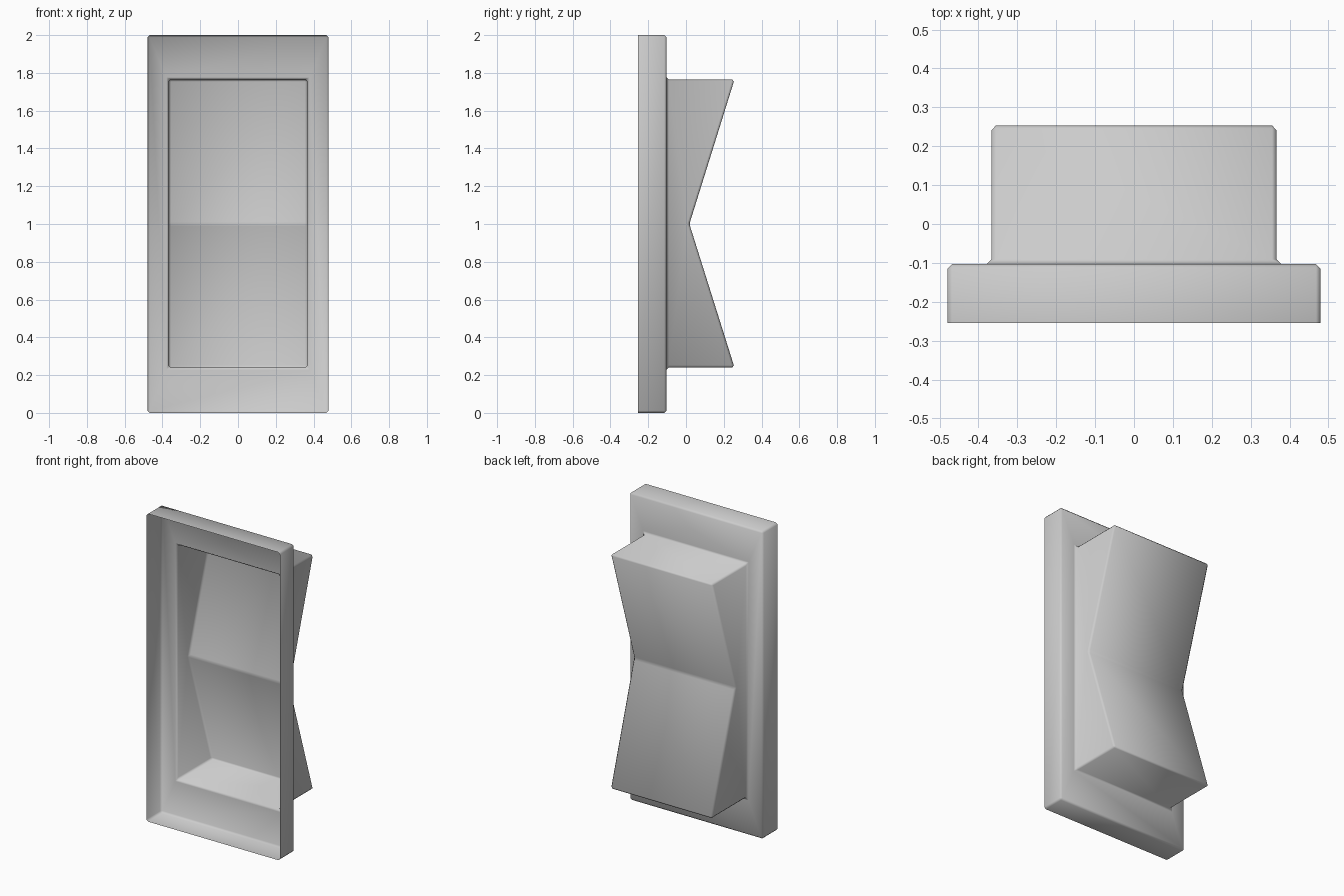
import bpy
import bmesh

cube = bpy.data.objects.get("Cube")
if cube:
    bpy.data.objects.remove(cube)

# Single grey plastic
grey = bpy.data.materials.new("grey_plastic")
grey.use_nodes = True
colour = (0.6, 0.6, 0.6, 1)
grey.diffuse_color = colour
grey.node_tree.nodes["Principled BSDF"].inputs["Base Color"].default_value = colour

FRONT, PLATE, VALLEY, BACK = -0.255, -0.103, 0.018, 0.257
FRAME = (0.48, 0.0, 2.0)        # half width, bottom, top
ROCKER = (0.367, 0.24, 1.765)
BEVEL = 0.012

bm = bmesh.new()


def ring(size, y):
    """Rectangle of vertices: bottom left, bottom right, top right, top left."""
    w, low, high = size
    return [bm.verts.new((x, y, z))
            for x, z in ((-w, low), (w, low), (w, high), (-w, high))]


# Frame: open-fronted rim, then a flat flange around the rocker
rim = ring(FRAME, FRONT)
edge = ring(FRAME, PLATE)
opening = ring(ROCKER, PLATE)
for a, b in ((rim, edge), (edge, opening)):
    for i in range(4):
        j = (i + 1) % 4
        bm.faces.new((a[i], a[j], b[j], b[i]))

# Rocker: hollow box whose back dips to a valley halfway up
tip = ring(ROCKER, BACK)
left_valley, right_valley = [bm.verts.new((x, VALLEY, 1.0))
                             for x in (-ROCKER[0], ROCKER[0])]
bm.faces.new((opening[0], opening[1], tip[1], tip[0]))
bm.faces.new((opening[2], opening[3], tip[3], tip[2]))
bm.faces.new((opening[1], opening[2], tip[2], right_valley, tip[1]))
bm.faces.new((opening[3], opening[0], tip[0], left_valley, tip[3]))
bm.faces.new((tip[0], tip[1], right_valley, left_valley))
bm.faces.new((left_valley, right_valley, tip[2], tip[3]))
bm.normal_update()

# Small chamfer on every folded edge, leaving the open rim and flange mitres
folds = [e for e in bm.edges
         if not e.is_boundary and e.calc_face_angle(0) > 0.1]
bmesh.ops.bevel(bm, geom=folds, offset=BEVEL, offset_type='OFFSET',
                segments=1, profile=0.5, affect='EDGES', clamp_overlap=True)
for face in bm.faces:
    face.smooth = True

mesh = bpy.data.meshes.new("rocker_switch_shell")
bm.to_mesh(mesh)
bm.free()
mesh.materials.append(grey)
shell = bpy.data.objects.new("rocker_switch_shell", mesh)
bpy.context.collection.objects.link(shell)
